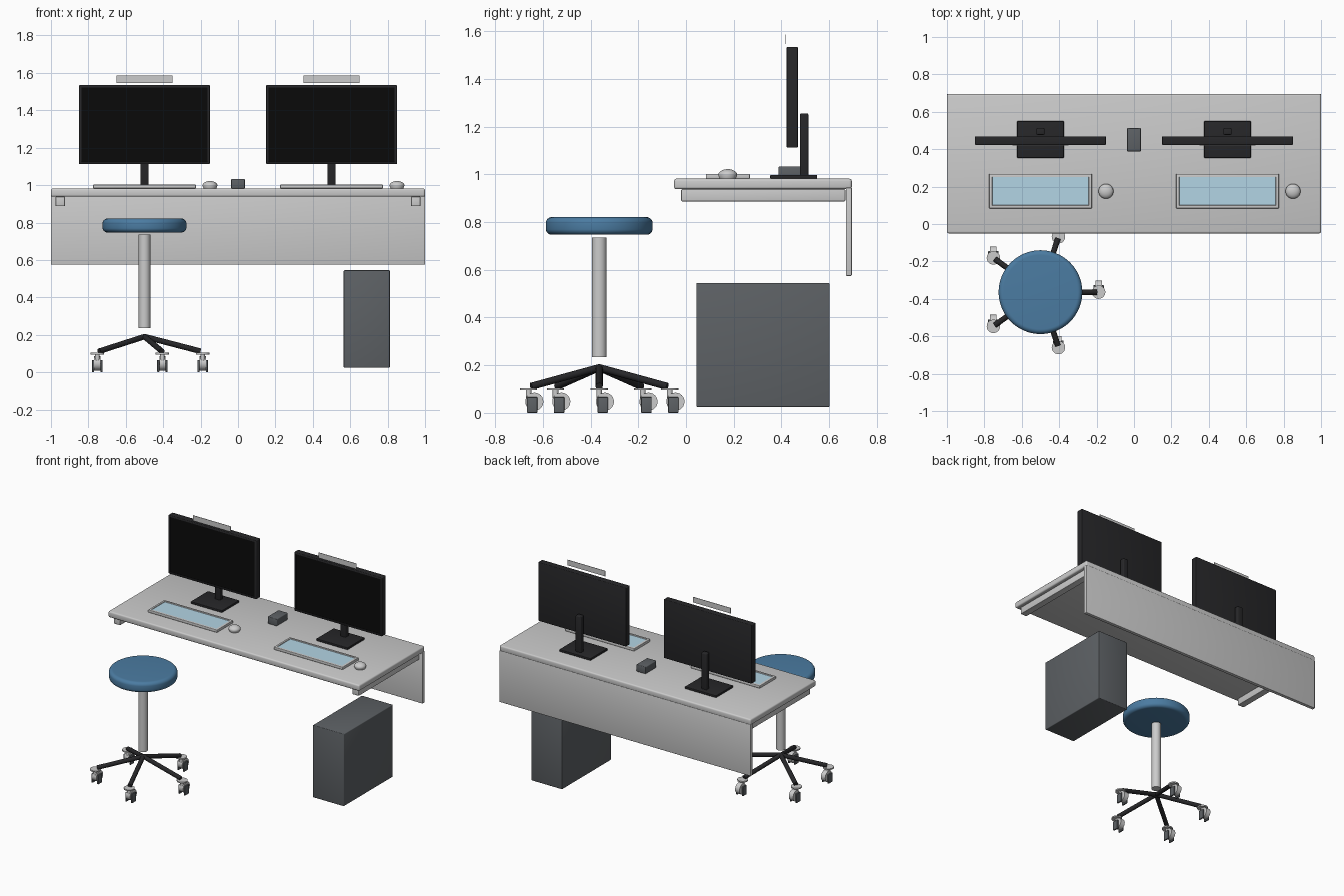
import bpy, bmesh, math
from mathutils import Vector

if "Cube" in bpy.data.objects:
    bpy.data.objects.remove(bpy.data.objects["Cube"])


def material(name, color):
    m = bpy.data.materials.new(name)
    m.diffuse_color = (*color, 1)
    m.use_nodes = True
    m.node_tree.nodes["Principled BSDF"].inputs["Base Color"].default_value = m.diffuse_color
    return m


DARK = material("dark plastic", (0.02, 0.02, 0.022))
BLACK = material("screen black", (0.003, 0.003, 0.003))
CHARCOAL = material("charcoal metal", (0.11, 0.12, 0.13))
BLUE = material("seat blue", (0.07, 0.2, 0.36))
PALE = material("pale blue", (0.45, 0.66, 0.78))


def finish(bm, name, mats=(), smooth=True):
    bmesh.ops.recalc_face_normals(bm, faces=bm.faces)
    me = bpy.data.meshes.new(name)
    bm.to_mesh(me)
    bm.free()
    ob = bpy.data.objects.new(name, me)
    bpy.context.collection.objects.link(ob)
    for m in mats:
        if m:
            me.materials.append(m)
    if smooth:
        bpy.ops.object.select_all(action='DESELECT')
        ob.select_set(True)
        bpy.context.view_layer.objects.active = ob
        bpy.ops.object.shade_smooth_by_angle(angle=math.radians(40))
    return ob


def box(name, lo, hi, mat=None, bevel=0.0, panel=None):
    """Box between two corners; panel = (direction, rim, depth, material) sinks one face."""
    lo, hi = Vector(lo), Vector(hi)
    bm = bmesh.new()
    bmesh.ops.create_cube(bm, size=1)
    for v in bm.verts:
        v.co = Vector((v.co[i] + 0.5) * (hi[i] - lo[i]) + lo[i] for i in range(3))
    if bevel:
        bmesh.ops.bevel(bm, geom=bm.edges[:], offset=bevel, segments=3,
                        profile=0.5, affect='EDGES')
    mats = [mat]
    if panel:
        direction, rim, depth, pmat = panel
        bm.normal_update()
        d = Vector(direction)
        face = max((f for f in bm.faces if f.normal.dot(d) > 0.99), key=lambda f: f.calc_area())
        bmesh.ops.inset_region(bm, faces=[face], thickness=rim)
        bmesh.ops.inset_region(bm, faces=[face], thickness=depth * 0.5, depth=-depth)
        if not mat:
            mats = [material("light grey", (0.6, 0.6, 0.6))]
        mats.append(pmat)
        face.material_index = 1
    return finish(bm, name, mats)


def rod(name, a, b, r, mat=None, sides=24):
    """Cylinder from point a to point b."""
    a, b = Vector(a), Vector(b)
    bm = bmesh.new()
    bmesh.ops.create_cone(bm, cap_ends=True, segments=sides, radius1=r, radius2=r,
                          depth=(b - a).length)
    ob = finish(bm, name, [mat])
    ob.location = (a + b) / 2
    ob.rotation_mode = 'QUATERNION'
    ob.rotation_quaternion = (b - a).to_track_quat('Z', 'Y')
    return ob


def lathe(name, profile, centre, mat=None, sides=64):
    """Profile of (radius, height) points spun about the vertical."""
    bm = bmesh.new()
    vs = [bm.verts.new((r, 0, z)) for r, z in profile]
    es = [bm.edges.new(p) for p in zip(vs, vs[1:])]
    bmesh.ops.spin(bm, geom=vs + es, cent=(0, 0, 0), axis=(0, 0, 1),
                   angle=math.tau, steps=sides)
    bmesh.ops.remove_doubles(bm, verts=bm.verts, dist=1e-5)
    ob = finish(bm, name, [mat])
    ob.location = centre
    return ob


# desk
TOP = 0.982
box("desk_top", (-1, -0.05, 0.938), (1, 0.695, TOP), bevel=0.01)
box("modesty_panel", (-1, 0.67, 0.575), (1, 0.695, 0.945), bevel=0.003)
for side, s in (("left", -1), ("right", 1)):
    x0, x1 = sorted((s * 0.975, s * 0.925))
    box(side + "_desk_bracket", (x0, -0.02, 0.887), (x1, 0.668, 0.938), bevel=0.004)

# computer tower and small box between the workstations
box("computer_tower", (0.565, 0.043, 0.025), (0.812, 0.602, 0.545), CHARCOAL, 0.005)
box("desk_box", (-0.037, 0.388, TOP), (0.037, 0.513, 1.033), CHARCOAL, 0.005)

# two identical workstations
for tag, cx in (("left", -0.5), ("right", 0.5)):
    box(tag + "_monitor", (cx - 0.35, 0.422, 1.112), (cx + 0.35, 0.469, 1.535), DARK,
        0.005, ((0, -1, 0), 0.011, 0.004, BLACK))
    box(tag + "_monitor_neck", (cx - 0.022, 0.477, 0.99), (cx + 0.022, 0.513, 1.256), DARK, 0.006)
    box(tag + "_monitor_base", (cx - 0.125, 0.353, TOP), (cx + 0.125, 0.55, 0.998), DARK, 0.004)
    box(tag + "_sign_strip", (cx - 0.15, 0.417, 1.547), (cx + 0.15, 0.42, 1.586))
    box(tag + "_keyboard", (cx - 0.275, 0.083, TOP), (cx + 0.275, 0.268, 1.002), None,
        0.004, ((0, 0, 1), 0.017, 0.004, PALE))
    # mouse: flattened dome
    dome = [(0.04 * math.cos(t), 0.015 + 0.025 * math.sin(t))
            for t in (i * math.pi / 16 for i in range(8))]
    lathe(tag + "_mouse", [(0, 0), (0.034, 0)] + dome + [(0, 0.04)], (cx + 0.35, 0.175, TOP), sides=32)

# stool seat with rounded rim
SX, SY = -0.5, -0.364
rim = [(0.198 + 0.026 * math.cos(t), 0.784 + (0.012 if t > 0 else -0.012) + 0.025 * math.sin(t))
       for t in ((-7.5 + i) * math.pi / 15 for i in range(16))]
lathe("seat", [(0, 0.747)] + rim + [(0, 0.821)], (SX, SY, 0), BLUE)
rod("seat_column", (SX, SY, 0.235), (SX, SY, 0.735), 0.031, sides=32)

# five legs, each with a caster facing the same way
for i in range(5):
    a = i * math.tau / 5
    dx, dy = math.cos(a), math.sin(a)
    rod(f"stool_leg_{i+1}", (SX, SY, 0.19), (SX + dx * 0.3, SY + dy * 0.3, 0.112), 0.015, DARK, 16)
    x, y = SX + dx * 0.311, SY + dy * 0.311
    rod(f"caster_plate_{i+1}", (x, y, 0.095), (x, y, 0.104), 0.036)
    rod(f"caster_stem_{i+1}", (x, y, 0.06), (x, y, 0.097), 0.012, sides=16)
    rod(f"caster_wheel_{i+1}", (x - 0.017, y + 0.024, 0.047), (x + 0.017, y + 0.024, 0.047), 0.038)
    for s in (-1, 1):
        x0, x1 = sorted((x + s * 0.017, x + s * 0.028))
        box(f"caster_cheek_{i+1}_{'left' if s < 0 else 'right'}",
            (x0, y - 0.007, 0), (x1, y + 0.037, 0.066), CHARCOAL, 0.003)
